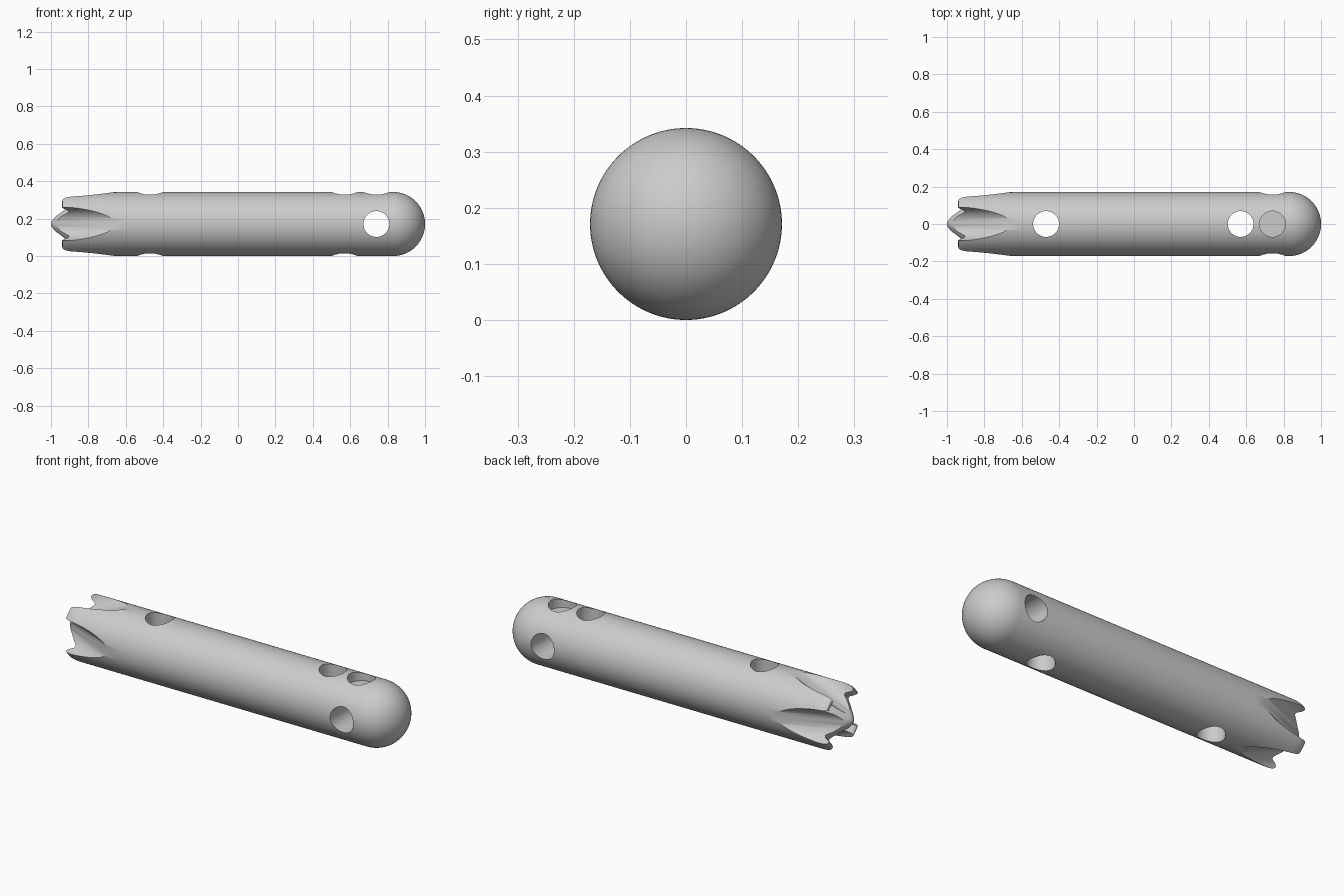
import bpy, bmesh, math
from mathutils import Vector, Matrix

if "Cube" in bpy.data.objects:
    bpy.data.objects.remove(bpy.data.objects["Cube"])

R = 0.171
cutters = []


def lathe(name, profile, steps=96):
    """Revolve (x, r) profile points around the x axis, then lift to z = R."""
    bm = bmesh.new()
    rings = []
    for x, r in profile:
        if r < 1e-6:
            rings.append([bm.verts.new((x, 0, R))] * steps)
        else:
            rings.append([bm.verts.new((x, r * math.cos(2 * math.pi * i / steps),
                                        R + r * math.sin(2 * math.pi * i / steps)))
                          for i in range(steps)])
    for a, b in zip(rings, rings[1:]):
        for i in range(steps):
            j = (i + 1) % steps
            bm.faces.new(list(dict.fromkeys((a[i], a[j], b[j], b[i]))))
    bmesh.ops.recalc_face_normals(bm, faces=bm.faces)
    me = bpy.data.meshes.new(name)
    bm.to_mesh(me)
    bm.free()
    ob = bpy.data.objects.new(name, me)
    bpy.context.collection.objects.link(ob)
    return ob


def cutter(name, a, b, radius, verts=64):
    """Cylinder cutter running from point a to point b."""
    a, b = Vector(a), Vector(b)
    bpy.ops.mesh.primitive_cylinder_add(vertices=verts, radius=radius,
                                        depth=(b - a).length, location=(a + b) / 2)
    ob = bpy.context.object
    ob.name = name
    ob.rotation_euler = (b - a).to_track_quat('Z', 'Y').to_euler()
    ob.hide_render = True
    cutters.append(ob)


# Rod: pointed core and rounded crown at one end, dome at the other
profile = [(-1, 0), (-0.998, 0.012), (-0.985, 0.03), (-0.96, 0.057), (-0.935, 0.084),
           (-0.915, 0.103), (-0.905, 0.113), (-0.903, 0.119), (-0.908, 0.127),
           (-0.925, 0.135), (-0.935, 0.141), (-0.940, 0.150), (-0.937, 0.159),
           (-0.925, 0.166), (-0.905, 0.170), (-0.88, R), (-0.6, R), (0, R), (0.5, R)]
dome = 24
for i in range(dome + 1):
    t = math.pi / 2 * i / dome
    profile.append((1 - R + R * math.sin(t), R * math.cos(t) if i < dome else 0))
rod = lathe("rod", profile)

# Through holes and the shallow socket on top
for x in (-0.47, 0.57):
    cutter("vertical_hole_cutter", (x, 0, -0.2), (x, 0, 0.6), 0.069)
cutter("cross_hole_cutter", (0.74, -0.4, R), (0.74, 0.4, R), 0.069)
cutter("socket_cutter", (0.74, 0, 0.29), (0.74, 0, 0.6), 0.069)

# Four sloping flutes around the crown
rho, slope = 0.0915, 0.14 / 0.34
lift = rho * math.sqrt(1 + slope * slope)


def axis_height(x):
    return 0.03 + slope * (x + 1) + lift


for k in range(4):
    turn = Matrix.Rotation(k * math.pi / 2, 3, 'X')
    ends = [turn @ Vector((x, 0, axis_height(x))) + Vector((0, 0, R)) for x in (-1.15, -0.35)]
    cutter("flute_cutter", ends[0], ends[1], rho, 96)

# Apply the cuts and remove the cutters
bpy.ops.object.select_all(action='DESELECT')
rod.select_set(True)
bpy.context.view_layer.objects.active = rod
for c in cutters:
    m = rod.modifiers.new("cut", 'BOOLEAN')
    m.operation, m.object, m.solver = 'DIFFERENCE', c, 'EXACT'
    bpy.ops.object.modifier_apply(modifier=m.name)
for c in cutters:
    bpy.data.objects.remove(c)
bpy.ops.object.shade_smooth_by_angle(angle=math.radians(35))
